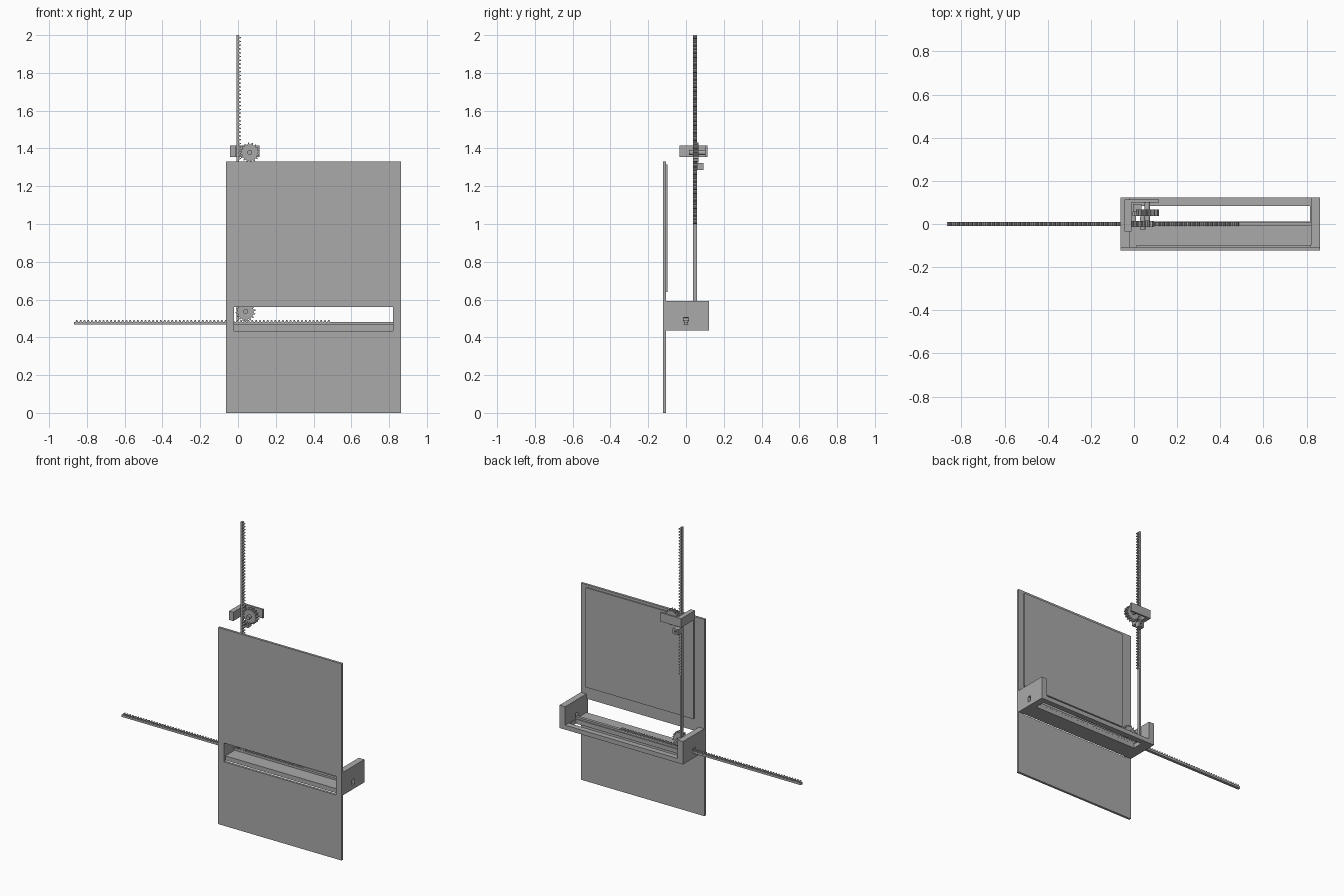
import bpy
import bmesh
from math import cos, sin, pi

cube = bpy.data.objects.get("Cube")
if cube:
    bpy.data.objects.remove(cube, do_unlink=True)

grey = bpy.data.materials.new("plain grey")
grey.use_nodes = True
grey.diffuse_color = (0.4, 0.4, 0.4, 1)
grey.node_tree.nodes["Principled BSDF"].inputs["Base Color"].default_value = (0.4, 0.4, 0.4, 1)


def prism(name, points, y0, y1):
    """Extrude an outline in the x-z plane from y0 to y1."""
    bm = bmesh.new()
    face = bm.faces.new([bm.verts.new((x, y0, z)) for x, z in points])
    moved = bmesh.ops.extrude_face_region(bm, geom=[face])["geom"]
    verts = [v for v in moved if isinstance(v, bmesh.types.BMVert)]
    bmesh.ops.translate(bm, vec=(0, y1 - y0, 0), verts=verts)
    bmesh.ops.recalc_face_normals(bm, faces=bm.faces)
    mesh = bpy.data.meshes.new(name)
    bm.to_mesh(mesh)
    bm.free()
    mesh.materials.append(grey)
    obj = bpy.data.objects.new(name, mesh)
    bpy.context.collection.objects.link(obj)
    return obj


def box(name, x0, x1, y0, y1, z0, z1):
    return prism(name, [(x0, z0), (x1, z0), (x1, z1), (x0, z1)], y0, y1)


def cut(obj, *bounds):
    """Cut a rectangular opening through a part."""
    cutter = box(obj.name + "_cutter", *bounds)
    cutter.hide_render = True
    cutter.hide_set(True)
    mod = obj.modifiers.new("opening", "BOOLEAN")
    mod.operation = "DIFFERENCE"
    mod.solver = "EXACT"
    mod.object = cutter
    bpy.context.view_layer.objects.active = obj
    bpy.ops.object.modifier_apply(modifier=mod.name)
    bpy.data.objects.remove(cutter, do_unlink=True)


def rack_outline(start, teeth_end, end, base, root, tip, pitch=0.02):
    """Length/height outline of a bar with teeth along part of its top."""
    points = [(start, base), (end, base), (end, root)]
    count = int(abs(teeth_end - start) / pitch)
    step = (teeth_end - start) / count
    for i in range(count):
        a = teeth_end - i * step
        points += [(a, root), (a - step * 0.2, tip),
                   (a - step * 0.45, tip), (a - step * 0.65, root)]
    return points + [(start, root)]


def gear(name, x, z, y0, y1, teeth=16, root=0.043, tip=0.053):
    points = []
    for i in range(teeth):
        for offset, r in ((0, root), (0.2, tip), (0.45, tip), (0.65, root)):
            a = 2 * pi * (i + offset) / teeth
            points.append((x + r * cos(a), z + r * sin(a)))
    return prism(name, points, y0, y1)


def shaft(name, x, z, r, y0, y1, sides=24):
    ring = [(x + r * cos(2 * pi * i / sides), z + r * sin(2 * pi * i / sides))
            for i in range(sides)]
    obj = prism(name, ring, y0, y1)
    for p in obj.data.polygons:
        p.use_smooth = len(p.vertices) == 4
    return obj


LEFT, RIGHT = 0.862, -0.063
IN_LEFT, IN_RIGHT = 0.82, -0.021
FRONT, PLATE_BACK, BACK = -0.122, -0.106, 0.122

# Front plate with its window, and the thin panel on its rear
plate = box("front_plate", RIGHT, LEFT, FRONT, PLATE_BACK, 0, 1.332)
cut(plate, IN_RIGHT, IN_LEFT, -0.2, -0.05, 0.433, 0.56)
box("rear_panel", 0.012, IN_LEFT, PLATE_BACK, -0.098, 0.64, 1.315)

# Tray: end walls with rack holes, slotted floor
for name, x0, x1 in (("left_wall", IN_LEFT, LEFT), ("right_wall", RIGHT, IN_RIGHT)):
    wall = box(name, x0, x1, PLATE_BACK, BACK, 0.437, 0.592)
    cut(wall, x0 - 0.1, x1 + 0.1, -0.013, 0.013, 0.467, 0.504)
floor = box("tray_floor", IN_RIGHT, IN_LEFT, PLATE_BACK, BACK, 0.437, 0.467)
cut(floor, 0.01, IN_LEFT - 0.004, 0.012, 0.084, 0.4, 0.5)

# Horizontal and vertical racks
prism("horizontal_rack", rack_outline(-0.867, 0.487, 0.822, 0.469, 0.482, 0.493), -0.01, 0.01)
upright = rack_outline(2.0, 1.0, 0.49, -0.008, 0.004, 0.015)
prism("vertical_rack", [(h, z) for z, h in upright], 0.038, 0.057)

# Gears on their shafts
gear("lower_gear", 0.04, 0.537, -0.014, 0.014)
shaft("lower_shaft", 0.04, 0.537, 0.013, -0.025, 0.035)
gear("upper_gear", 0.062, 1.378, 0.037, 0.067)
shaft("upper_shaft", 0.062, 1.378, 0.013, 0.015, 0.105)

# Upper bracket: side arm and back plate
box("bracket_arm", -0.043, -0.011, -0.035, 0.113, 1.355, 1.415)
box("bracket_back", -0.011, 0.115, 0.1, 0.113, 1.355, 1.415)

# Small guide block behind the vertical rack
guide = box("guide_block", -0.005, 0.035, 0.057, 0.092, 1.285, 1.322)
cut(guide, 0.008, 0.022, 0.0, 0.2, 1.296, 1.311)
